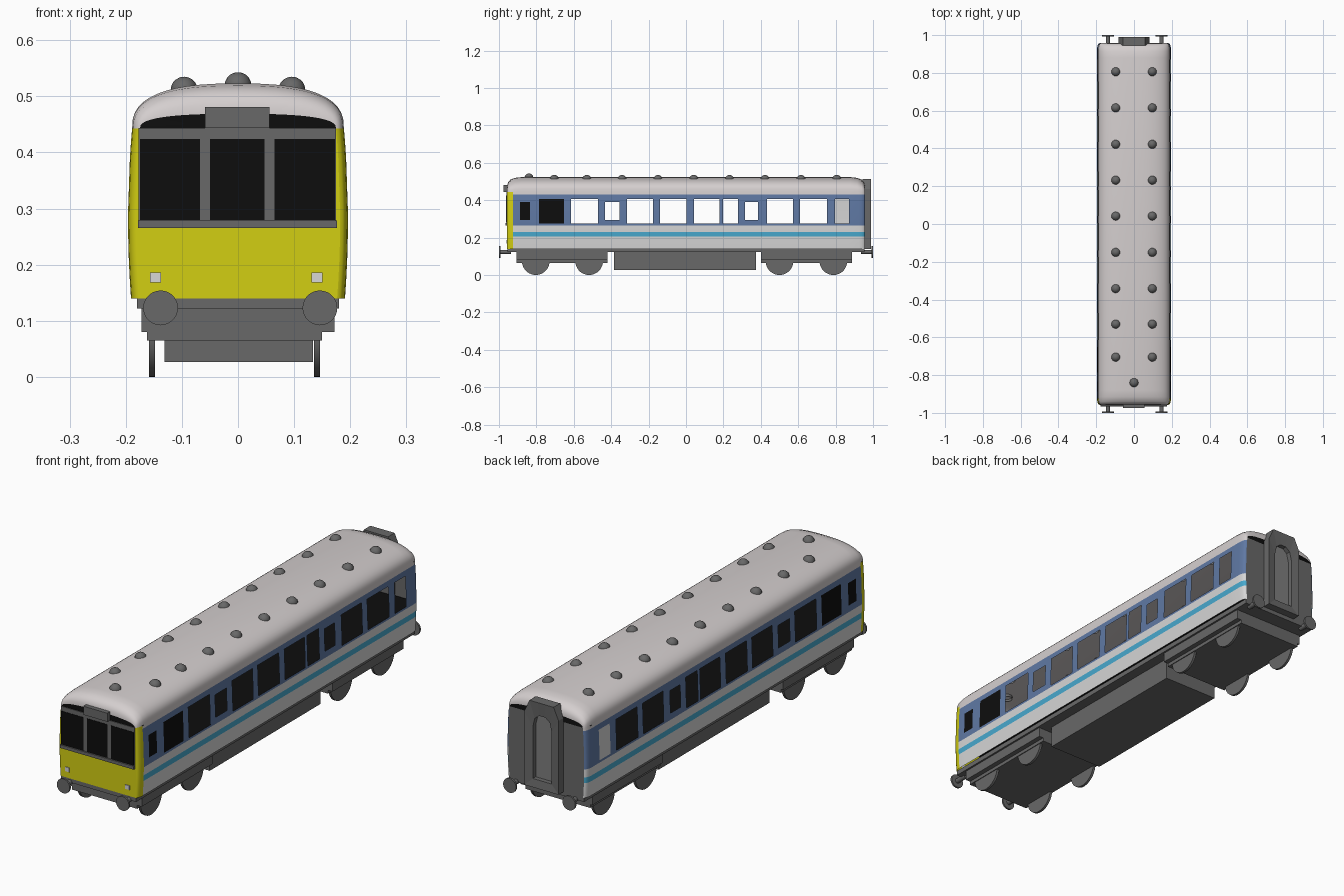
import bpy, bmesh, math
from mathutils import Matrix, Vector

if "Cube" in bpy.data.objects:
    bpy.data.objects.remove(bpy.data.objects["Cube"])


def mat(name, r, g, b):
    m = bpy.data.materials.new(name)
    m.diffuse_color = (r, g, b, 1)
    m.use_nodes = True
    m.node_tree.nodes["Principled BSDF"].inputs["Base Color"].default_value = m.diffuse_color
    return m


WHITE = mat("roof_white", .66, .62, .62)
PALE = mat("panel_white", .68, .68, .68)
BLUE = mat("window_band_blue", .115, .19, .37)
CYAN = mat("stripe_cyan", .065, .40, .62)
YELLOW = mat("front_yellow", .65, .62, .006)
GREY = mat("underframe_grey", .14, .14, .14)
MID = mat("door_grey", .21, .21, .21)
BLACK = mat("dark_glass", .004, .004, .004)


def make(name, verts, faces, mats, idx=None, smooth=None):
    me = bpy.data.meshes.new(name)
    me.from_pydata(verts, [], faces)
    for m in mats:
        me.materials.append(m)
    if idx:
        me.polygons.foreach_set("material_index", idx)
    if smooth:
        me.polygons.foreach_set("use_smooth", [True] * len(me.polygons))
        me.set_sharp_from_angle(angle=math.radians(smooth))
    me.update()
    ob = bpy.data.objects.new(name, me)
    bpy.context.collection.objects.link(ob)
    return ob


def box(name, x0, x1, y0, y1, z0, z1, m):
    v = [(x, y, z) for x in (x0, x1) for y in (y0, y1) for z in (z0, z1)]
    f = [(0, 1, 3, 2), (4, 6, 7, 5), (0, 4, 5, 1), (2, 3, 7, 6), (0, 2, 6, 4), (1, 5, 7, 3)]
    return make(name, v, f, [m])


def cylinder(name, center, r, depth, axis, m, n=28):
    bm = bmesh.new()
    rot = Matrix.Rotation(math.pi / 2, 4, 'Y' if axis == 'X' else 'X')
    bmesh.ops.create_cone(bm, cap_ends=True, segments=n, radius1=r, radius2=r, depth=depth,
                          matrix=Matrix.Translation(center) @ rot)
    ob = make(name, [], [], [m])
    bm.to_mesh(ob.data)
    bm.free()
    ob.data.polygons.foreach_set("use_smooth", [True] * len(ob.data.polygons))
    ob.data.set_sharp_from_angle(angle=math.radians(40))


END = .957


def inset(y):
    # rounded vertical corners of the body in plan
    t = max(0, (abs(y) - .925) / (END - .925))
    return .014 * (1 - math.sqrt(max(0, 1 - t * t)))


def half_width(z, y=0):
    return .189 + .007 * (1 - ((z - .28) / .16) ** 2) - inset(y)


# Side walls with open windows: (y0, y1, small, glazed)
windows = [(-.888, -.834, 1, 1), (-.786, -.652, 0, 1), (-.615, -.47, 0, 0), (-.433, -.355, 1, 0),
           (-.315, -.176, 0, 0), (-.14, .004, 0, 0), (.043, .18, 0, 0), (.198, .277, 0, 0),
           (.316, .386, 1, 0), (.433, .572, 0, 0), (.61, .755, 0, 0), (.797, .872, 0, 0)]
ys = sorted([v for w in windows for v in w[:2]] + [s * v for s in (-1, 1) for v in (.925, .94, .95, .955, END)])
zs = [.14, .17, .205, .23, .265, .275, .294, .39, .406, .43, .443]
side_mats = [PALE, CYAN, BLUE, YELLOW, BLACK, WHITE]
for s, name in ((1, "right_side_wall"), (-1, "left_side_wall")):
    n = len(zs)
    verts = [(s * half_width(z, y), y, z) for y in ys for z in zs]
    faces, idx = [], []
    for i in range(len(ys) - 1):
        for j in range(n - 1):
            y, z = (ys[i] + ys[i + 1]) / 2, (zs[j] + zs[j + 1]) / 2
            if y < -.925:
                k = 3
            elif z > .43:
                k = 5
            elif z > .265:
                k = 2
            else:
                k = 1 if .205 < z < .23 else 0
            hit = [w for w in windows if w[0] < y < w[1]
                   and (.294 if w[2] else .275) < z < (.39 if w[2] else .406)]
            if hit:
                if hit[0][3]:
                    k = 4
                elif s < 0 and y > .79:
                    k = 0        # blanked rear window on the left
                else:
                    continue
            f = (i * n + j, (i + 1) * n + j, (i + 1) * n + j + 1, i * n + j + 1)
            faces.append(f if s > 0 else f[::-1])
            idx.append(k)
    make(name, verts, faces, side_mats, idx, 30)

# Roof shell, domed at both ends, closed by dark lunettes
half = [(.957, .026), (.955, .042), (.95, .054), (.94, .066), (.915, .076), (.88, .08)]
sections = [(-y, h) for y, h in half] + [(y, h) for y, h in reversed(half)]
N = 24
verts = []
for y, h in sections:
    for a in range(N + 1):
        t = math.pi * a / N
        c, q = math.cos(t), max(0, math.sin(t))
        x = math.copysign(abs(c) ** (2 / 2.6), c) * half_width(.443, y)
        verts.append((x, y, .443 + h * q ** (2 / 2.6)))
M = N + 1
faces = [(i * M + a, (i + 1) * M + a, (i + 1) * M + a + 1, i * M + a + 1)
         for i in range(len(sections) - 1) for a in range(N)]
idx = [0] * len(faces)
faces += [tuple(range(M)), tuple(reversed(range(len(verts) - M, len(verts))))]
idx += [1, 1]
make("roof", verts, faces, [WHITE, BLACK], idx, 35)

# End walls follow the body section
for y, name, lower, upper in ((-END, "front_end_wall", YELLOW, YELLOW), (END, "rear_end_wall", GREY, GREY)):
    verts = [(s * half_width(z, y), y, z) for z in zs for s in (-1, 1)]
    faces = [(2 * i, 2 * i + 1, 2 * i + 3, 2 * i + 2) for i in range(len(zs) - 1)]
    make(name, verts, [f if y < 0 else f[::-1] for f in faces], [lower])

# Dark interior floor and cab bulkhead
box("interior_floor", -.185, .185, -.95, .95, .255, .265, BLACK)

# Front windscreen: grey frame with three dark panes
box("windscreen_frame", -.177, .175, -.960, -.956, .265, .444, GREY)
box("windscreen_sill", -.178, .176, -.966, -.956, .265, .279, GREY)
for x0, x1 in ((-.175, -.068), (-.05, .047), (.065, .173)):
    box("windscreen_pane", x0, x1, -.962, -.958, .28, .424, BLACK)
box("destination_box", -.059, .056, -.975, -.94, .444, .481, GREY)
for x in (-.147, .141):
    box("front_lamp", x - .01, x + .01, -.961, -.956, .168, .186, PALE)

# Rear gangway: chamfered surround with an arched recess and a door
outer = [(.082, .14), (.082, .46), (.058, .513), (.02, .513)]
inner = [(.045, .175), (.045, .40), (.036, .438), (.015, .455)]
outer += [(-x, z) for x, z in reversed(outer)]
inner += [(-x, z) for x, z in reversed(inner)]
rings = [(outer, .945), (outer, .99), (inner, .985), (inner, .965)]
verts = [(x, y, z) for ring, y in rings for x, z in ring]
faces = [(r * 8 + i, (r + 1) * 8 + i, (r + 1) * 8 + (i + 1) % 8, r * 8 + (i + 1) % 8)
         for r in range(3) for i in range(8)]
faces += [tuple(range(24, 32)), tuple(reversed(range(8)))]
idx = [0] * 24 + [1, 0]
gangway = make("rear_gangway", verts, faces, [GREY, MID], idx)
bm = bmesh.new()
bm.from_mesh(gangway.data)
bmesh.ops.recalc_face_normals(bm, faces=bm.faces)
bm.to_mesh(gangway.data)
bm.free()

# Underframe, equipment box and bogies
box("solebar", -.18, .18, -.955, .955, .122, .143, GREY)
box("equipment_box", -.131, .134, -.385, .375, .027, .13, GREY)
for name, y0, y1, axles in (("front_bogie", -.905, -.42, (-.803, -.518)),
                            ("rear_bogie", .402, .887, (.5, .788))):
    box(name + "_frame", -.172, .172, y0, y1, .08, .13, GREY)
    box(name + "_base", -.162, .15, y0, y1, .065, .08, GREY)
    for y in axles:
        for x in (-.153, .141):
            cylinder(name + "_wheel", (x, y, .074), .074, .011, 'X', GREY, 36)

# Buffers on both ends
for s in (-1, 1):
    for x in (-.138, .146):
        cylinder("buffer_head", (x, s * .996, .123), .031, .008, 'Y', GREY)
        cylinder("buffer_shaft", (x, s * .965, .123), .011, .06, 'Y', GREY, 16)


# Roof ventilator domes
def vent(x, y, z):
    ob = make("roof_vent", [], [], [GREY])
    bm = bmesh.new()
    bmesh.ops.create_uvsphere(bm, u_segments=16, v_segments=10, radius=.024,
                              matrix=Matrix.Translation((x, y, z)))
    bmesh.ops.delete(bm, geom=[v for v in bm.verts if v.co.z < z - .012], context='VERTS')
    bm.to_mesh(ob.data)
    bm.free()
    ob.data.polygons.foreach_set("use_smooth", [True] * len(ob.data.polygons))


for y in (-.705, -.53, -.342, -.15, .042, .232, .422, .615, .806):
    for x in (-.096, .096):
        vent(x, y, .511)
vent(0, -.84, .519)
